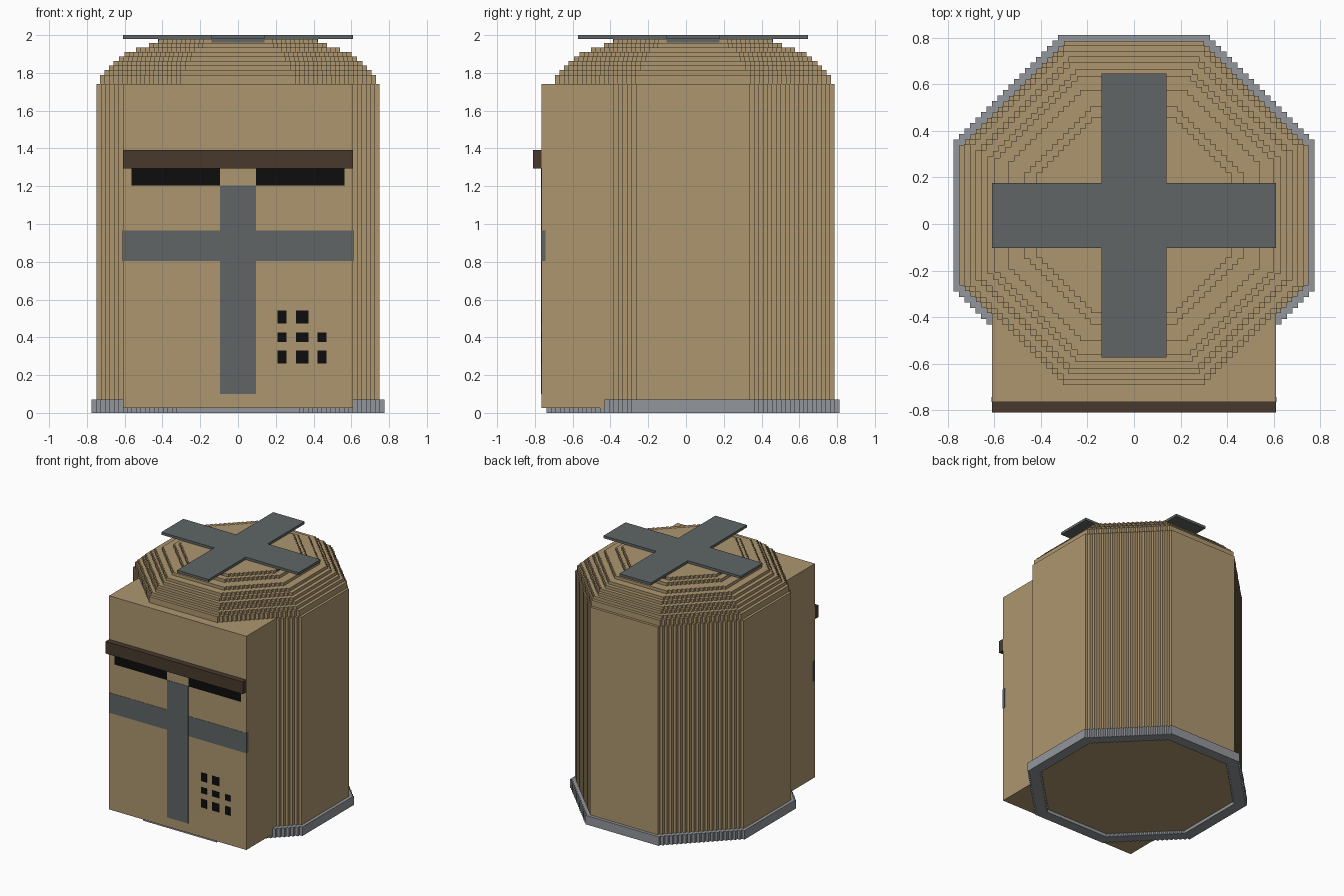
import bpy
import bmesh

default = bpy.data.objects.get("Cube")
if default:
    bpy.data.objects.remove(default, do_unlink=True)

STEP = 0.0236     # width of one stair in the stepped corners
CY = 0.037        # centre of the octagonal body along y
FACE_Y = -0.765   # front surface of the face block


def material(name, rgb):
    m = bpy.data.materials.new(name)
    m.use_nodes = True
    m.diffuse_color = (*rgb, 1)
    bsdf = m.node_tree.nodes["Principled BSDF"]
    bsdf.inputs["Base Color"].default_value = (*rgb, 1)
    bsdf.inputs["Roughness"].default_value = 0.8
    return m


TAN = material("tan", (0.42, 0.305, 0.16))
STEEL = material("dark steel", (0.115, 0.13, 0.132))
RIM = material("light steel", (0.29, 0.305, 0.33))
BROWN = material("dark brown", (0.065, 0.042, 0.027))
BLACK = material("black", (0.004, 0.004, 0.004))


def finish(bm, name, mat):
    bmesh.ops.recalc_face_normals(bm, faces=bm.faces)
    mesh = bpy.data.meshes.new(name)
    bm.to_mesh(mesh)
    bm.free()
    mesh.materials.append(mat)
    obj = bpy.data.objects.new(name, mesh)
    bpy.context.collection.objects.link(obj)
    return obj


def box(name, mat, x, y, z):
    bm = bmesh.new()
    bmesh.ops.create_cube(bm, size=1)
    for v in bm.verts:
        for axis, (lo, hi) in enumerate((x, y, z)):
            v.co[axis] = hi if v.co[axis] > 0 else lo
    return finish(bm, name, mat)


def stepped_octagon(half):
    """Outline of an octagon whose diagonal sides are stairs."""
    n = round(half * 0.583 / STEP)
    flat = half - n * STEP
    corner = [(flat, half)]
    for i in range(n):
        corner.append((flat + i * STEP, half - (i + 1) * STEP))
        corner.append((flat + (i + 1) * STEP, half - (i + 1) * STEP))
    points = []
    for _ in range(4):
        points += corner
        corner = [(y, -x) for x, y in corner]
    return points


def prism(name, mat, half, z0, z1):
    bm = bmesh.new()
    face = bm.faces.new([bm.verts.new((x, y + CY, z0)) for x, y in stepped_octagon(half)])
    new = bmesh.ops.extrude_face_region(bm, geom=[face], use_keep_orig=True)["geom"]
    for v in new:
        if isinstance(v, bmesh.types.BMVert):
            v.co.z = z1
    return finish(bm, name, mat)


def ring(name, mat, half, inner, z0, z1):
    bm = bmesh.new()
    outline = stepped_octagon(half)
    loops = [[bm.verts.new((x * s, y * s + CY, z)) for x, y in outline]
             for s, z in ((1, z0), (1, z1), (inner, z1), (inner, z0))]
    count = len(outline)
    for k in range(4):
        a, b = loops[k], loops[(k + 1) % 4]
        for i in range(count):
            j = (i + 1) % count
            bm.faces.new((a[i], a[j], b[j], b[i]))
    return finish(bm, name, mat)


# Body, base rim and domed top
prism("body", TAN, 0.75, 0.025, 1.742)
ring("base_rim", RIM, 0.775, 0.89, 0, 0.072)
layers = [(0.73, 1.79), (0.706, 1.815), (0.682, 1.838), (0.658, 1.862), (0.63, 1.886),
          (0.60, 1.91), (0.54, 1.934), (0.47, 1.958), (0.42, 1.98)]
bottom = 1.742
for i, (half, top) in enumerate(layers, 1):
    prism(f"dome_layer_{i}", TAN, half, bottom, top)
    bottom = top

# Cross on top, with a lower layer let into the dome
box("top_cross_long", STEEL, (-0.14, 0.14), (CY - 0.61, CY + 0.61), (1.98, 2.0))
for side in (-1, 1):
    ends = sorted((side * 0.14, side * 0.61))
    box("top_cross_arm", STEEL, ends, (CY - 0.14, CY + 0.14), (1.98, 2.0))
box("lower_cross_long", STEEL, (-0.14, 0.14), (CY - 0.423, CY + 0.423), (1.96, 1.981))
box("lower_cross_wide", STEEL, (-0.423, 0.423), (CY - 0.14, CY + 0.14), (1.96, 1.981))

# Face block and brow
box("face_block", TAN, (-0.61, 0.61), (FACE_Y, -0.40), (0.025, 1.742))
box("brow", BROWN, (-0.61, 0.61), (-0.81, FACE_Y), (1.295, 1.392))


def plate(name, mat, x, z, lift=0.002):
    return box(name, mat, x, (FACE_Y - lift, FACE_Y + 0.003), z)


# Eye slits
for side in (-1, 1):
    plate("eye_slit", BLACK, sorted((side * 0.095, side * 0.563)), (1.203, 1.295))

# Face cross, with the crossbar showing at the block's sides
plate("face_cross_upright", STEEL, (-0.095, 0.095), (0.1, 1.203), 0.0025)
plate("face_cross_bar", STEEL, (-0.611, 0.611), (0.803, 0.965))
for side in (-1, 1):
    box("crossbar_end", STEEL, sorted((side * 0.607, side * 0.612)),
        (FACE_Y - 0.001, FACE_Y + 0.022), (0.803, 0.965))

# Breathing holes
columns = [(0.208, 0.258), (0.306, 0.373), (0.42, 0.468)]
rows = [(0.262, 0.33), (0.376, 0.425), (0.473, 0.542)]
for r, z in enumerate(rows):
    for c, x in enumerate(columns):
        if (r, c) != (2, 2):
            plate("breathing_hole", BLACK, x, z)
